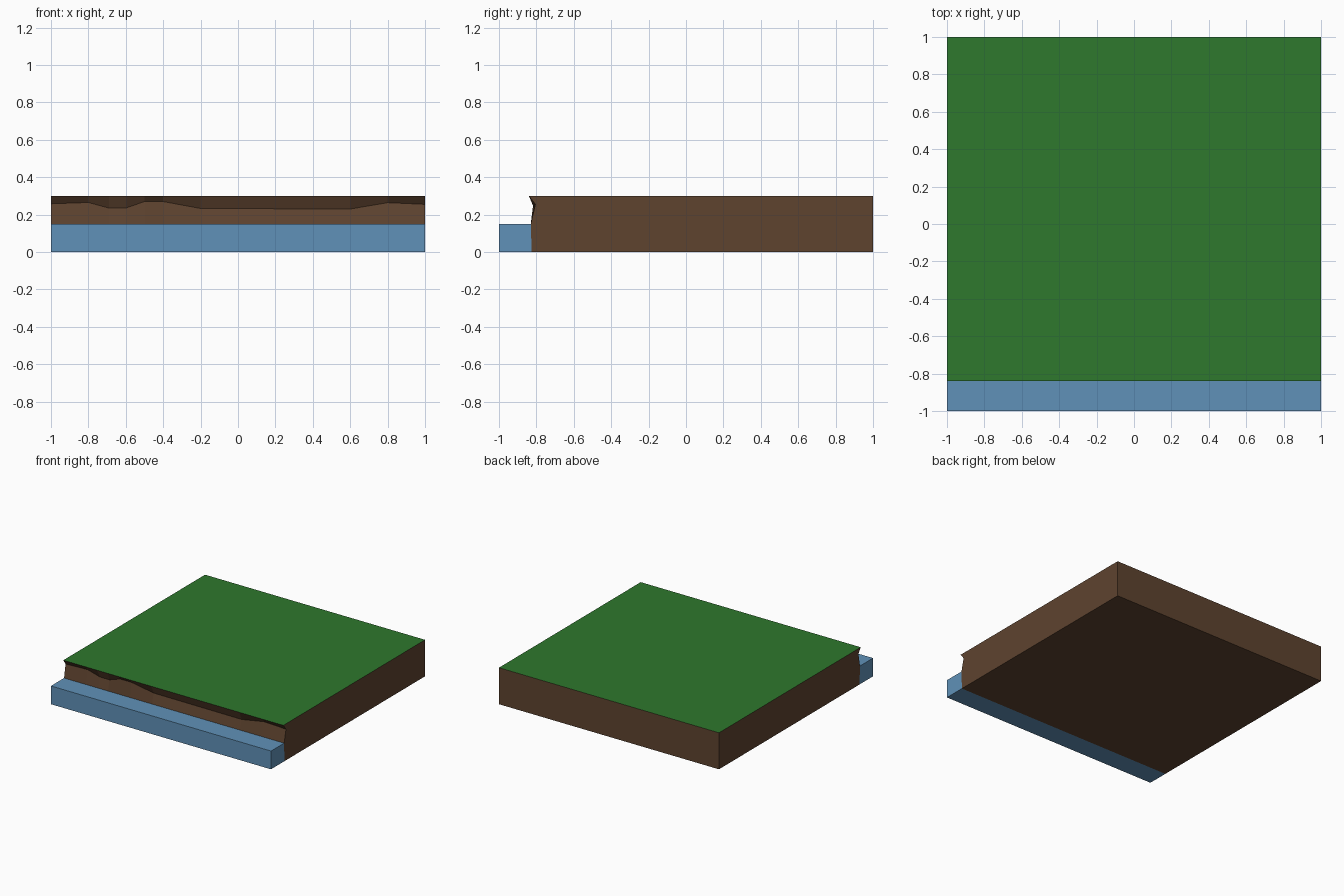
import bpy, bmesh

if "Cube" in bpy.data.objects:
    bpy.data.objects.remove(bpy.data.objects["Cube"])


def material(name, rgb):
    lin = [((c / 255 + 0.055) / 1.055) ** 2.4 for c in rgb]
    m = bpy.data.materials.new(name)
    m.diffuse_color = (*lin, 1)
    m.use_nodes = True
    m.node_tree.nodes["Principled BSDF"].inputs["Base Color"].default_value = m.diffuse_color
    return m


grass = material("grass green", (46, 120, 45))
soil = material("soil brown", (94, 67, 47))
blue = material("water blue", (96, 145, 184))


def finish(bm, name, mats):
    bmesh.ops.recalc_face_normals(bm, faces=bm.faces)
    me = bpy.data.meshes.new(name)
    bm.to_mesh(me)
    bm.free()
    for m in mats:
        me.materials.append(m)
    ob = bpy.data.objects.new(name, me)
    bpy.context.collection.objects.link(ob)
    return ob


# River bank: side profile lofted along x, undercut crease wanders in height
crease = [(-1, 0.258, -0.81), (-0.8, 0.265, -0.81), (-0.69, 0.235, -0.81),
          (-0.6, 0.235, -0.812), (-0.5, 0.27, -0.815), (-0.4, 0.27, -0.815),
          (-0.2, 0.233, -0.81), (0.6, 0.23, -0.81), (0.8, 0.264, -0.807),
          (1, 0.255, -0.805)]
bm = bmesh.new()
rings = []
for x, z, y in crease:
    profile = [(1, 0), (1, 0.3), (-0.84, 0.3), (y, z), (-0.83, 0.15), (-0.825, 0)]
    rings.append([bm.verts.new((x, py, pz)) for py, pz in profile])
for a, b in zip(rings, rings[1:]):
    for i in range(6):
        j = (i + 1) % 6
        bm.faces.new((a[i], a[j], b[j], b[i]))
bm.faces.new(rings[0])
bm.faces.new(rings[-1])
bmesh.ops.recalc_face_normals(bm, faces=bm.faces)
# Grass on the upward-facing top only
for f in bm.faces:
    f.material_index = 1 if f.normal.z > 0.9 else 0
finish(bm, "river_bank", [soil, grass])

# Water strip along the front
bm = bmesh.new()
bmesh.ops.create_cube(bm, size=1)
for v in bm.verts:
    v.co.x *= 2
    v.co.z = 0.15 if v.co.z > 0 else 0
    if v.co.y < 0:
        v.co.y = -1
    else:
        v.co.y = -0.83 if v.co.z > 0 else -0.825
finish(bm, "water", [blue])
